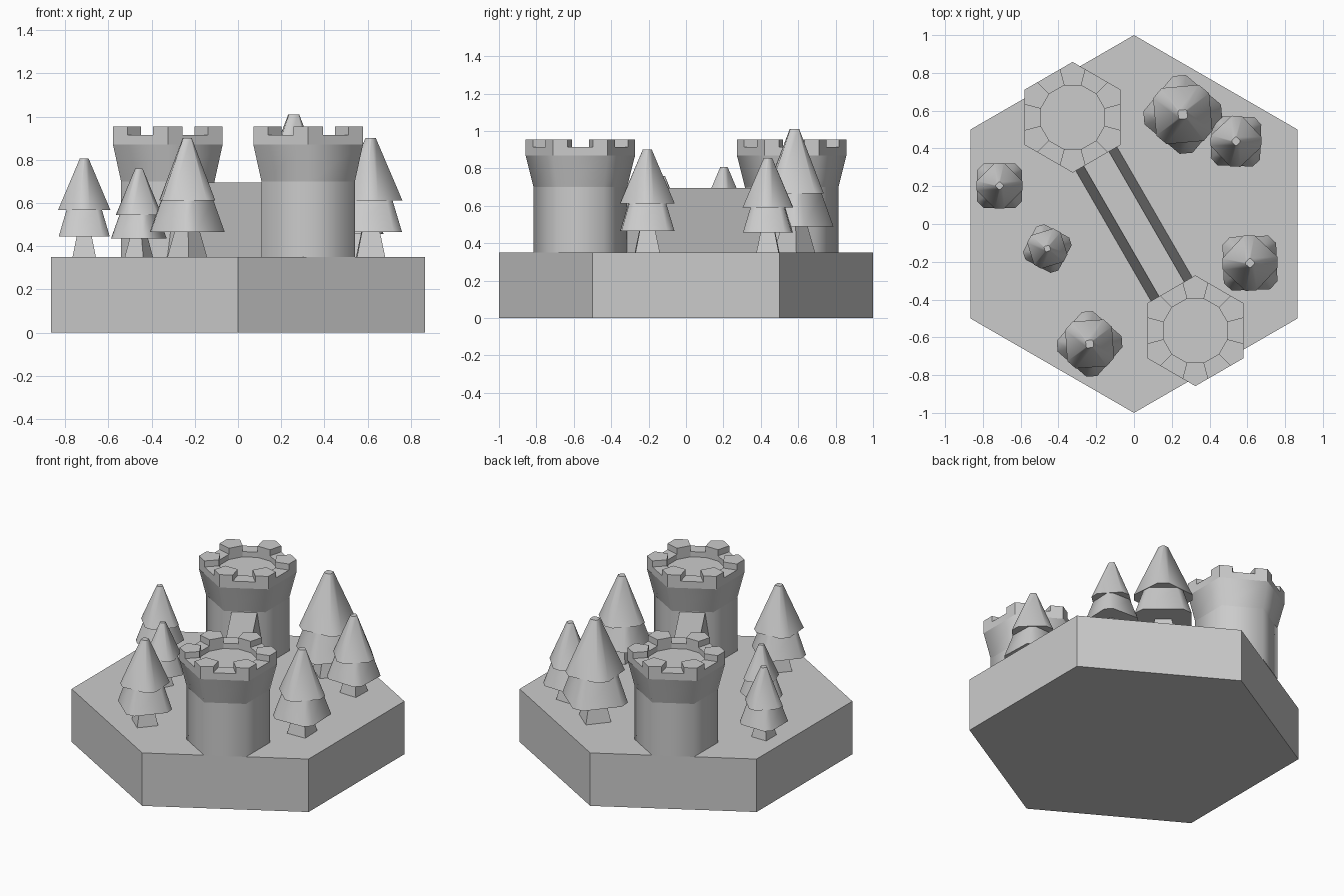
import bpy, bmesh
from math import sin, cos, radians, pi

if "Cube" in bpy.data.objects:
    bpy.data.objects.remove(bpy.data.objects["Cube"])

BASE_TOP = 0.35


def finish(bm, name, loc=(0, 0, 0), rot=0.0, smooth=None):
    bmesh.ops.recalc_face_normals(bm, faces=bm.faces)
    me = bpy.data.meshes.new(name)
    bm.to_mesh(me)
    bm.free()
    ob = bpy.data.objects.new(name, me)
    bpy.context.collection.objects.link(ob)
    ob.location = loc
    ob.rotation_euler.z = rot
    if smooth:
        bpy.ops.object.select_all(action='DESELECT')
        ob.select_set(True)
        bpy.context.view_layer.objects.active = ob
        bpy.ops.object.shade_smooth_by_angle(angle=radians(smooth))
    return ob


def loft(bm, rings, bottom=True, top=True):
    """Skin a stack of (2D points, z) rings."""
    rows = [[bm.verts.new((x, y, z)) for x, y in pts] for pts, z in rings]
    for a, b in zip(rows, rows[1:]):
        n = len(a)
        for i in range(n):
            bm.faces.new((a[i], a[(i + 1) % n], b[(i + 1) % n], b[i]))
    if bottom:
        bm.faces.new(rows[0][::-1])
    if top:
        bm.faces.new(rows[-1])
    return rows


def ngon(n, r, start=pi / 2):
    return [(r * cos(start + 2 * pi * i / n), r * sin(start + 2 * pi * i / n)) for i in range(n)]


def cut_square(half, reach):
    """Square with cut corners, corners pointing along x and y."""
    c = half * 2 ** 0.5 - reach
    pts = []
    for i in range(4):
        a = i * pi / 2
        for s in (-c, c):
            pts.append((reach * cos(a) - s * sin(a), reach * sin(a) + s * cos(a)))
    return pts


# hexagonal base
bm = bmesh.new()
loft(bm, [(ngon(6, 1), 0), (ngon(6, 1), BASE_TOP)])
finish(bm, "base")

# wall between the towers, with sloping sides
bm = bmesh.new()
half_len = 0.46


def strip(w):
    return [(-half_len, -w), (half_len, -w), (half_len, w), (-half_len, w)]


loft(bm, [(strip(0.126), BASE_TOP), (strip(0.077), 0.695)])
finish(bm, "wall", rot=radians(-60))


def tower(name, x, y):
    # shaft and flared collar
    bm = bmesh.new()
    loft(bm, [(ngon(6, 0.25), BASE_TOP), (ngon(6, 0.25), 0.70)], top=False)
    finish(bm, name + "_shaft", (x, y, 0), smooth=62)
    bm = bmesh.new()
    loft(bm, [(ngon(6, 0.25), 0.70), (ngon(6, 0.293), 0.87)], False, False)
    finish(bm, name + "_collar", (x, y, 0), smooth=62)

    # crown: rim with six merlons around a sunken floor
    bm = bmesh.new()
    R, r_in, z_low, z_rim, z_floor = 0.293, 0.175, 0.87, 0.915, 0.88
    r_edge = R * cos(pi / 6) / cos(pi / 12)

    def v(r, deg, z):
        a = radians(deg)
        return bm.verts.new((r * cos(a), r * sin(a), z))

    inner, floor, outer, low, corner_at = [], [], [], [], []
    for k in range(6):
        a = 90 + 60 * k
        for d in (-15, 15):
            inner.append(v(r_in, a + d, z_rim))
            floor.append(v(r_in, a + d, z_floor))
        for rr, d in ((r_edge, -15), (R, 0), (r_edge, 15)):
            outer.append(v(rr, a + d, z_rim))
            low.append(v(rr, a + d, z_low))
    bm.faces.new(floor)
    for i in range(12):
        j = (i + 1) % 12
        bm.faces.new((floor[i], floor[j], inner[j], inner[i]))
    for i in range(18):
        j = (i + 1) % 18
        bm.faces.new((low[i], low[j], outer[j], outer[i]))
    tops = []
    for k in range(6):
        i, o = 2 * k, 3 * k
        tops.append(bm.faces.new((inner[i], outer[o], outer[o + 1], outer[o + 2], inner[i + 1])))
        bm.faces.new((inner[i + 1], outer[o + 2], outer[(o + 3) % 18], inner[(i + 2) % 12]))
    for f in bmesh.ops.extrude_discrete_faces(bm, faces=tops)["faces"]:
        bmesh.ops.translate(bm, verts=f.verts[:], vec=(0, 0, 0.04))
    bmesh.ops.remove_doubles(bm, verts=bm.verts, dist=1e-5)
    finish(bm, name + "_crown", (x, y, 0))


tower("back_tower", -0.325, 0.565)
tower("front_tower", 0.325, -0.565)


def tree(i, x, y, s, deg):
    loc, rot = (x, y, BASE_TOP), radians(deg)

    def scaled(rings):
        return [([(px * s, py * s) for px, py in pts], z * s) for pts, z in rings]

    # square trunk
    bm = bmesh.new()
    loft(bm, scaled([(ngon(4, 0.092, 0), 0), (ngon(4, 0.055, 0), 0.13)]), top=False)
    finish(bm, f"trunk_{i}", loc, rot)
    # lower branches
    bm = bmesh.new()
    loft(bm, scaled([(cut_square(0.142, 0.172), 0.115), (cut_square(0.098, 0.119), 0.265)]))
    finish(bm, f"lower_branches_{i}", loc, rot, 50)
    # upper branches, turned an eighth against the lower ones
    bm = bmesh.new()
    loft(bm, scaled([(cut_square(0.124, 0.146), 0.262), (cut_square(0.02, 0.024), 0.55)]))
    finish(bm, f"upper_branches_{i}", loc, rot + pi / 4, 50)


# x, y, scale, turn in degrees
trees = [(0.258, 0.58, 1.2, 5), (0.54, 0.438, 0.92, 43), (0.614, -0.207, 1.0, 47),
         (-0.235, -0.635, 1.0, 4), (-0.459, -0.13, 0.745, 17), (-0.712, 0.203, 0.83, 45)]
for i, t in enumerate(trees, 1):
    tree(i, *t)
